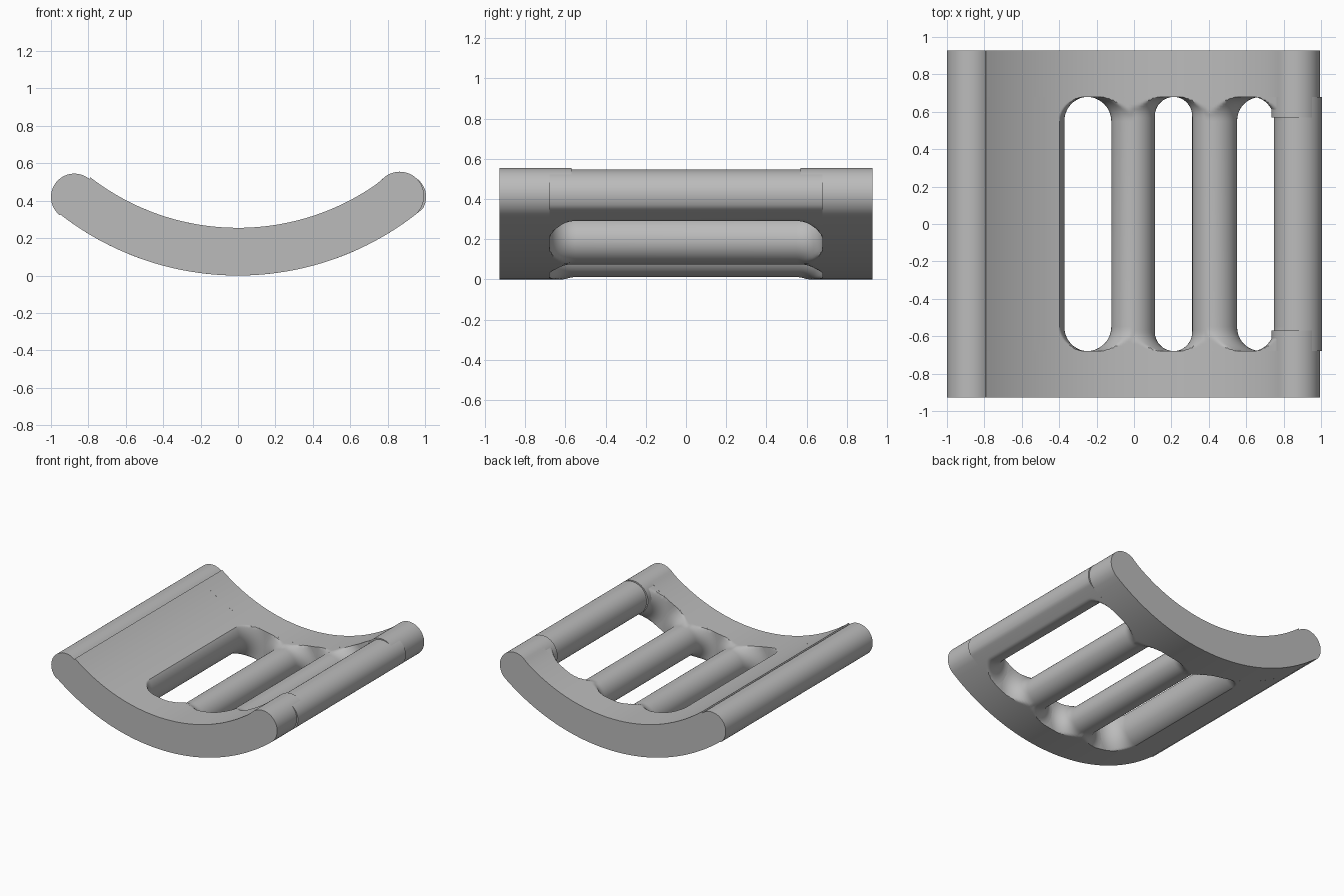
import bpy
import bmesh
from math import sin, cos, pi, asin, sqrt, radians

cube = bpy.data.objects.get("Cube")
if cube:
    bpy.data.objects.remove(cube)

ZC, RM, H = 1.545, 1.4175, 0.1275      # bend centre height, mid radius, half thickness
WALL, END = 0.68, 0.927                # slot end and outer end along y

grey = bpy.data.materials.new("plain grey")
grey.use_nodes = True
grey.diffuse_color = (0.5, 0.5, 0.5, 1)
grey.node_tree.nodes["Principled BSDF"].inputs["Base Color"].default_value = (0.5, 0.5, 0.5, 1)


def bend(u, v):
    """Flat sheet position (u along, v up) to the curved sheet's x, z."""
    return (RM - v) * sin(u / RM), ZC - (RM - v) * cos(u / RM)


def sheet_arc(v, x0, x1, n=40):
    r = RM - v
    a0, a1 = asin(x0 / r), asin(x1 / r)
    return [bend(RM * (a0 + (a1 - a0) * i / n), v) for i in range(n + 1)]


def round_arc(x, z, r, deg0, deg1, n=24):
    angles = [radians(deg0 + (deg1 - deg0) * i / n) for i in range(n + 1)]
    return [(x + r * cos(a), z + r * sin(a)) for a in angles]


def loft(name, section, ys):
    """Skin a closed cross-section along y and cap both ends."""
    bm = bmesh.new()
    rings = [[bm.verts.new((x, y, z)) for x, z in section(y)] for y in ys]
    n = len(rings[0])
    for a, b in zip(rings, rings[1:]):
        for i in range(n):
            j = (i + 1) % n
            bm.faces.new((a[i], a[j], b[j], b[i]))
    bm.faces.new(rings[0])
    bm.faces.new(rings[-1])
    bmesh.ops.recalc_face_normals(bm, faces=bm.faces)
    mesh = bpy.data.meshes.new(name)
    bm.to_mesh(mesh)
    bm.free()
    mesh.materials.append(grey)
    obj = bpy.data.objects.new(name, mesh)
    bpy.context.collection.objects.link(obj)
    bpy.ops.object.select_all(action='DESELECT')
    obj.select_set(True)
    bpy.context.view_layer.objects.active = obj
    bpy.ops.object.shade_smooth_by_angle(angle=radians(32))
    return obj


def flare(y, r, f):
    """Radius growing through a fillet f towards the slot end."""
    d = min(max(abs(y) - (WALL - f), 0), f)
    return r + f - sqrt(f * f - d * d)


def rounded(y, u, r, f_left, f_right, deg0, deg1, drop=0, n=64):
    """Round section, trimmed to the sheet thickness where it flares."""
    pts = []
    for i in range(n + 1):
        t = radians(deg0 + (deg1 - deg0) * i / n)
        f = f_right if cos(t) > 0 else f_left
        rad = flare(y, r, f) if f else r
        pts.append(bend(u + rad * cos(t), max(-H, min(H, rad * sin(t) - drop))))
    return pts


# Stations along y, dense in the fillets
half = [WALL - 0.131 * (1 - sin(k * pi / 24)) for k in range(13)]
stations = [-y for y in reversed(half)] + half

left_cap = round_arc(-0.875, 0.42, 0.125, 50, 231)
right_cap = round_arc(0.865, 0.425, 0.13, -48, 138)

# Solid end frames
frame = (sheet_arc(-H, -0.95, 0.95) + right_cap[1:]
         + sheet_arc(H, 0.77, -0.79)[1:] + left_cap)
for name, s in (("front_frame", -1), ("back_frame", 1)):
    loft(name, lambda y: frame, sorted((s * WALL, s * END)))


# Solid left panel with a rounded slot edge
def panel(y):
    edge = rounded(y, -0.543, 0.16, 0.131, 0.131, -89, 89)
    return (sheet_arc(-H, -0.95, -0.62, 16) + edge
            + sheet_arc(H, -0.53, -0.79, 16) + left_cap)


loft("left_panel", panel, stations)

# Slat bars: centre, radius, fillet on each side
for name, u, r, fl, fr in (("middle_bar", -0.005, 0.116, 0.131, 0.103),
                           ("right_bar", 0.437, 0.12, 0.103, 0.126)):
    loft(name, lambda y: rounded(y, u, r, fl, fr, 0, 360)[:-1], stations)

# Edge rod, with slightly fuller collars where it meets the frames
loft("edge_rod", lambda y: rounded(y, 0.937, 0.128, 0.126, 0, 0, 360, 0.008)[:-1], stations)
collar = round_arc(0.865, 0.425, 0.13, 0, 360, 48)[:-1]
for name, s in (("front_collar", -1), ("back_collar", 1)):
    loft(name, lambda y: collar, sorted((s * 0.57, s * WALL)))
